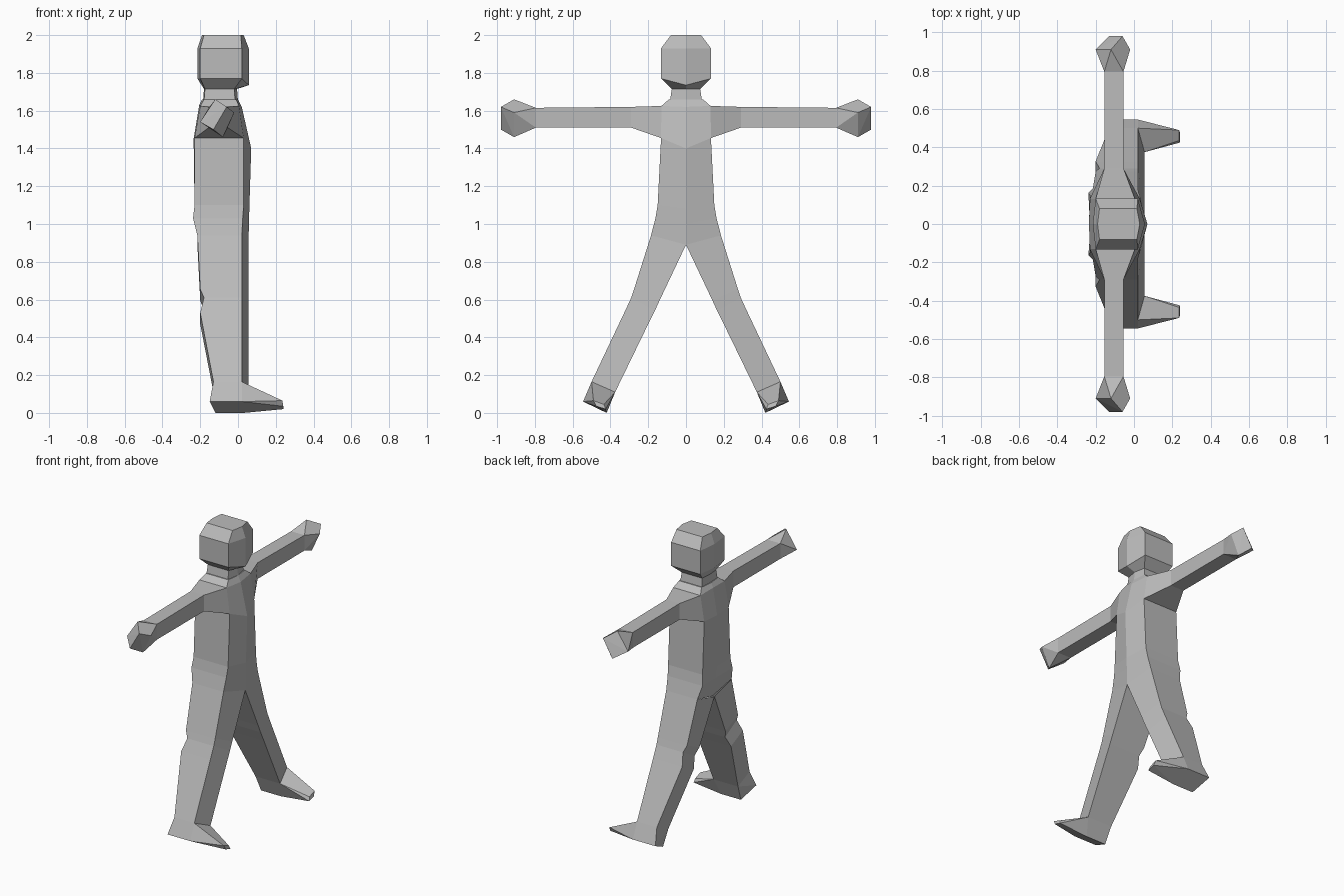
import bpy, bmesh, math

if "Cube" in bpy.data.objects:
    bpy.data.objects.remove(bpy.data.objects["Cube"])

grey = bpy.data.materials.new("plain grey")
grey.diffuse_color = (0.5, 0.5, 0.5, 1)
grey.use_nodes = True
grey.node_tree.nodes["Principled BSDF"].inputs["Base Color"].default_value = grey.diffuse_color


def finish(name, bm):
    bmesh.ops.recalc_face_normals(bm, faces=bm.faces)
    mesh = bpy.data.meshes.new(name)
    bm.to_mesh(mesh)
    bm.free()
    mesh.materials.append(grey)
    ob = bpy.data.objects.new(name, mesh)
    bpy.context.collection.objects.link(ob)
    return ob


def loft(name, rings, caps=(True, True)):
    """Skin a list of equal-length closed rings."""
    bm = bmesh.new()
    vs = [[bm.verts.new(p) for p in r] for r in rings]
    n = len(rings[0])
    for a, b in zip(vs, vs[1:]):
        for i in range(n):
            j = (i + 1) % n
            bm.faces.new((a[i], a[j], b[j], b[i]))
    if caps[0]:
        bm.faces.new(vs[0])
    if caps[1]:
        bm.faces.new(vs[-1])
    return finish(name, bm)


def hull(name, pts):
    """Convex block round a few corner points."""
    bm = bmesh.new()
    for p in pts:
        bm.verts.new(p)
    bmesh.ops.convex_hull(bm, input=bm.verts[:])
    bmesh.ops.dissolve_limit(bm, angle_limit=math.radians(3),
                             verts=bm.verts[:], edges=bm.edges[:])
    return finish(name, bm)


def ring6(xf, zf, xa, xb, y, z, xc, zc):
    """Six-sided ring: front ridge, front corners, back corners, back ridge."""
    return [(xf, 0, zf), (xa, y, z), (xb, y, z),
            (xc, 0, zc), (xb, -y, z), (xa, -y, z)]


# torso from hips to neck base
loft("torso", [
    ring6(.055, .89, .02, -.215, .185, .94, -.20, .89),
    ring6(.058, 1.00, .025, -.238, .162, 1.03, -.225, 1.02),
    ring6(.06, 1.08, .03, -.23, .15, 1.10, -.23, 1.10),
    ring6(.07, 1.40, .03, -.23, .132, 1.455, -.235, 1.45),
    ring6(.02, 1.62, .005, -.20, .13, 1.625, -.205, 1.63),
    ring6(0, 1.66, -.01, -.18, .09, 1.66, -.19, 1.66)])

# head with neck
loft("head", [
    ring6(0, 1.65, -.015, -.18, .085, 1.65, -.185, 1.65),
    ring6(-.005, 1.715, -.02, -.175, .075, 1.715, -.18, 1.715),
    ring6(.057, 1.735, .02, -.20, .132, 1.77, -.215, 1.77),
    ring6(.057, 1.93, .02, -.20, .132, 1.93, -.215, 1.93),
    ring6(.03, 2.0, .015, -.18, .08, 2.0, -.19, 2.0)])


def leg_ring(oy, oz, iy, iz, back, s):
    """Leg section: outer front, outer back, inner back, inner front."""
    return [(.02, s * oy, oz), (back, s * oy, oz),
            (back, s * iy, iz), (.055, s * iy, iz)]


def arm_ring(y, x0, x1, z0, z1, s):
    return [(x1, s * y, z1), (x0, s * y, z1), (x0, s * y, z0), (x1, s * y, z0)]


for side, s in (("left", 1), ("right", -1)):
    # leg with a crease behind the knee
    ankle = leg_ring(.50, .165, .375, .11, -.13, s)
    loft(side + "_leg", [
        leg_ring(.185, .94, 0, .89, -.215, s),
        leg_ring(.275, .655, .14, .595, -.20, s),
        leg_ring(.29, .61, .165, .54, -.18, s),
        leg_ring(.327, .53, .20, .47, -.20, s),
        ankle], caps=(False, False))

    # foot tapering to the toe
    sole = [(-.15, .545, .06), (.02, .545, .06), (.235, .49, .065),
            (.24, .475, .035), (.24, .425, .02), (.235, .435, .045),
            (.03, .42, 0), (-.12, .42, 0)]
    hull(side + "_foot", ankle + [(x, s * y, z) for x, y, z in sole])

    # arm flaring into the shoulder
    shoulder = [(.005, s * .13, 1.625), (-.20, s * .13, 1.625),
                (-.23, s * .132, 1.455), (.03, s * .132, 1.455)]
    wrist = arm_ring(.795, -.155, -.055, 1.51, 1.615, s)
    loft(side + "_arm", [
        shoulder,
        arm_ring(.29, -.155, -.055, 1.51, 1.62, s),
        wrist], caps=(False, False))

    # wedge-shaped fist
    knuckles = [(-.12, .91, 1.66), (-.06, .98, 1.62), (-.13, .98, 1.5),
                (-.20, .91, 1.54), (-.02, .91, 1.59), (-.08, .91, 1.46)]
    hull(side + "_hand", wrist + [(x, s * y, z) for x, y, z in knuckles])
